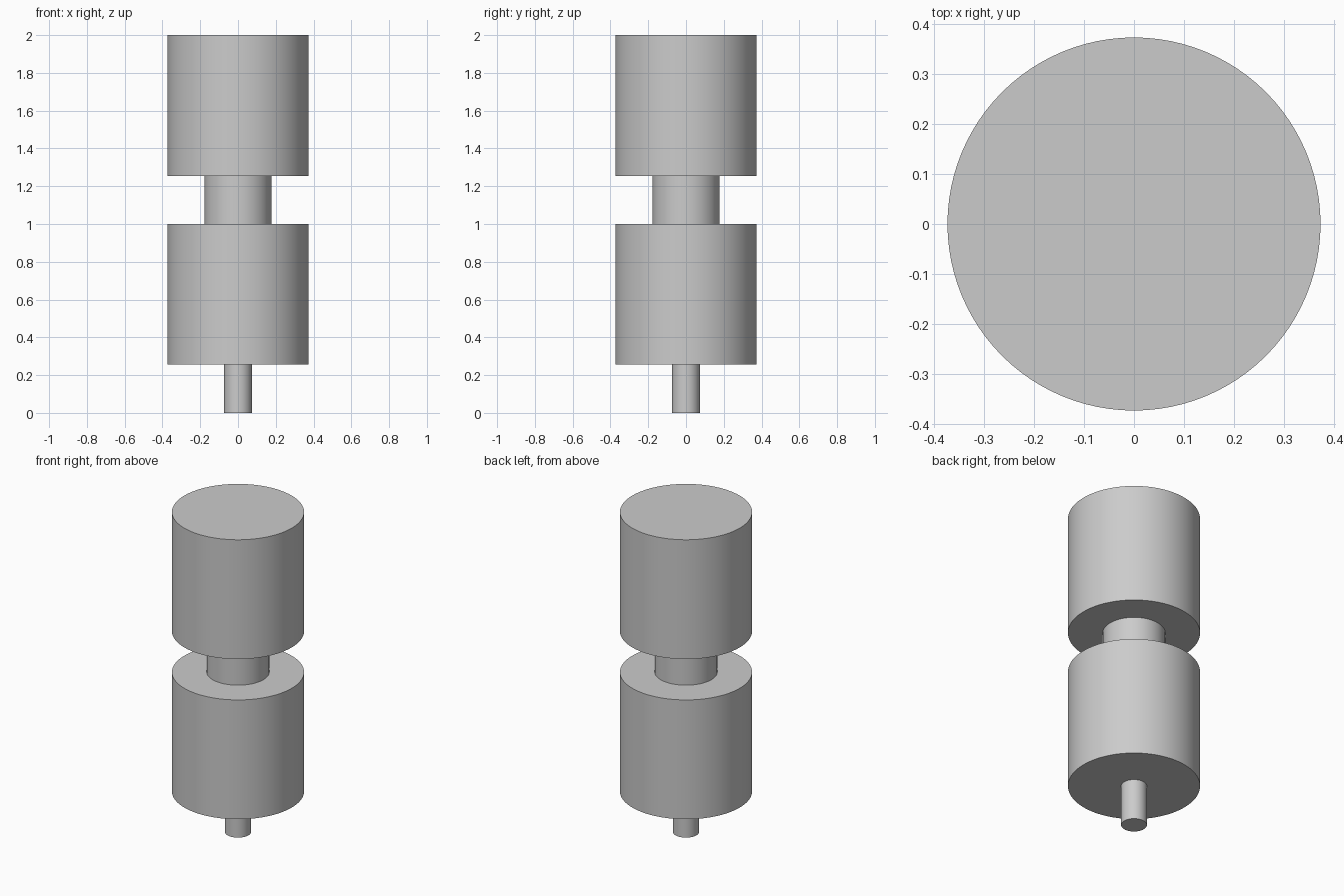
import bpy
import math

if "Cube" in bpy.data.objects:
    bpy.data.objects.remove(bpy.data.objects["Cube"])


def add_cylinder(name, radius, z_bottom, z_top, sides=96):
    """Upright smooth-sided cylinder between two heights."""
    bpy.ops.mesh.primitive_cylinder_add(
        vertices=sides, radius=radius, depth=z_top - z_bottom,
        location=(0, 0, (z_bottom + z_top) / 2))
    obj = bpy.context.object
    obj.name = name
    bpy.ops.object.shade_smooth_by_angle(angle=math.radians(30))
    return obj


# Thin pin the model stands on
add_cylinder("bottom_pin", 0.073, 0.0, 0.255)
# Two equal drums joined by a narrower neck
add_cylinder("lower_drum", 0.374, 0.255, 1.0)
add_cylinder("neck", 0.177, 1.0, 1.255)
add_cylinder("upper_drum", 0.374, 1.255, 2.0)
